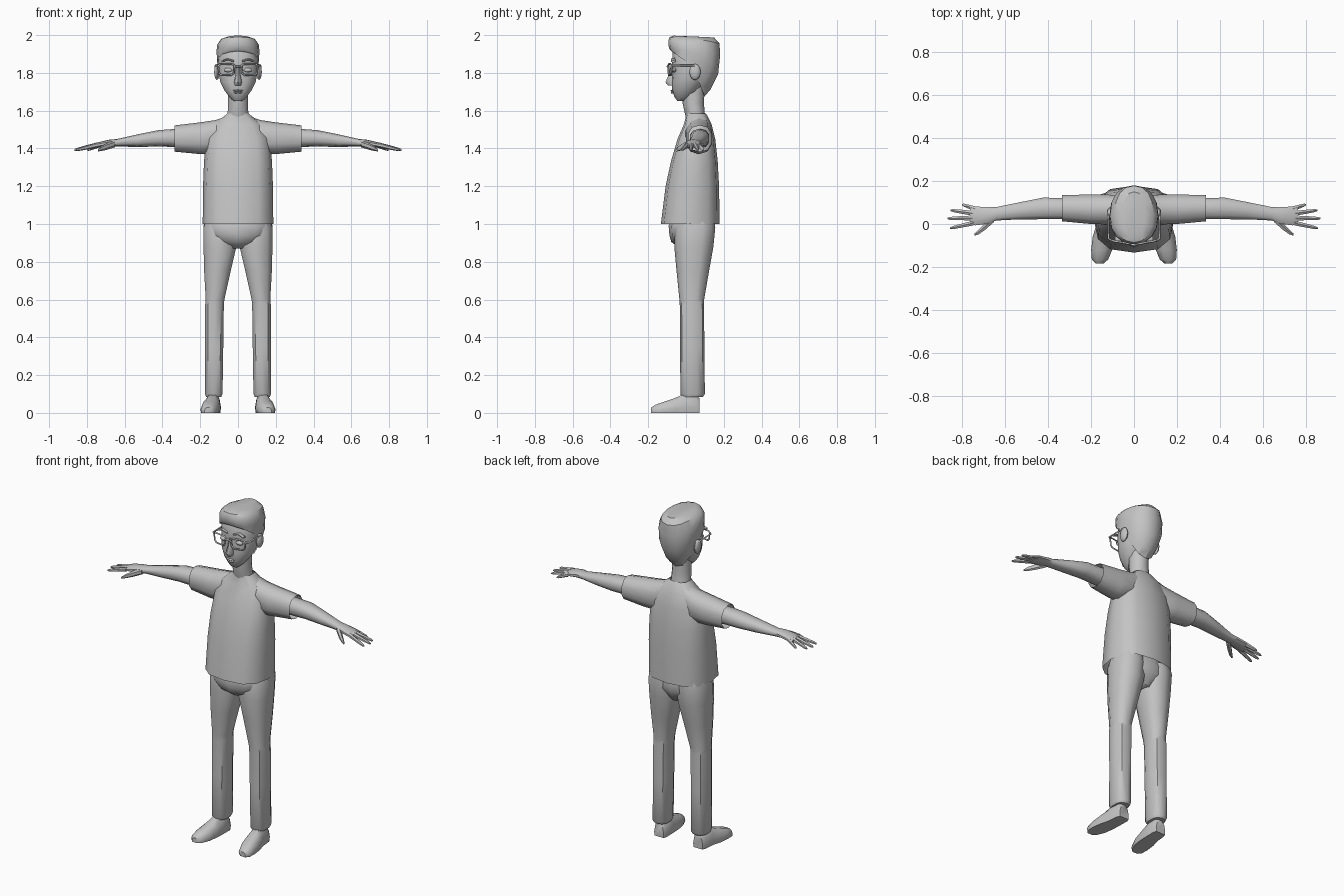
import bpy, bmesh, math
from mathutils import Vector

if "Cube" in bpy.data.objects:
    bpy.data.objects.remove(bpy.data.objects["Cube"])

grey = bpy.data.materials.new("plain grey")
grey.diffuse_color = (0.55, 0.55, 0.55, 1)
grey.use_nodes = True
grey.node_tree.nodes["Principled BSDF"].inputs["Base Color"].default_value = grey.diffuse_color


def finish(name, bm, mirror=False, angle=45):
    """Turn a bmesh into a smooth-by-angle object, optionally mirrored in x."""
    bmesh.ops.recalc_face_normals(bm, faces=bm.faces)
    me = bpy.data.meshes.new(name)
    bm.to_mesh(me)
    bm.free()
    me.materials.append(grey)
    me.shade_smooth()
    me.set_sharp_from_angle(angle=math.radians(angle))
    ob = bpy.data.objects.new(name, me)
    bpy.context.collection.objects.link(ob)
    if mirror:
        ob.modifiers.new("mirror", 'MIRROR').use_mirror_merge = False
    return ob


def loft(name, rings, mirror=False, start=True, end=True, angle=45):
    """Skin a series of equal-sized point rings."""
    bm = bmesh.new()
    loops = [[bm.verts.new(p) for p in r] for r in rings]
    n = len(loops[0])
    for a, b in zip(loops, loops[1:]):
        for i in range(n):
            j = (i + 1) % n
            bm.faces.new((a[i], a[j], b[j], b[i]))
    if start:
        bm.faces.new(loops[0])
    if end:
        bm.faces.new(loops[-1])
    return finish(name, bm, mirror, angle)


def sp(v, p):
    return math.copysign(abs(v) ** p, v) if abs(v) > 1e-6 else 0.0


def level(z, x0, x1, yf, yb, n=12, p=0.8):
    """Horizontal rounded ring between x0..x1 and yf..yb, starting at the front."""
    cx, cy, rx, ry = (x0 + x1) / 2, (yf + yb) / 2, (x1 - x0) / 2, (yb - yf) / 2
    return [Vector((cx + rx * sp(math.sin(a), p), cy - ry * sp(math.cos(a), p), z))
            for a in (2 * math.pi * i / n for i in range(n))]


def upright(x, y0, y1, z0, z1, n=10, p=0.85):
    """Ring in the y-z plane, for parts that run along x."""
    return [Vector((x, q.x, q.y)) for q in
            (Vector((v.x, v.y)) for v in level(0, y0, y1, z0, z1, n, p))]


def stack(name, rows, n=12, p=0.8, **kw):
    """Symmetric body part from (z, half width, front y, back y) rows."""
    return loft(name, [level(z, -r, r, f, b, n, p) for z, r, f, b in rows], **kw)


def ball(name, pos, size, mirror=False, seg=10):
    bm = bmesh.new()
    bmesh.ops.create_uvsphere(bm, u_segments=seg, v_segments=6, radius=1)
    for v in bm.verts:
        v.co = Vector(pos) + Vector(a * b for a, b in zip(v.co, size))
    return finish(name, bm, mirror)


# Shirt body and sleeves
stack("shirt", [(1.0, .187, -.133, .178), (1.2, .185, -.108, .175), (1.33, .18, -.08, .168),
                (1.45, .168, -.045, .155), (1.53, .13, -.01, .135), (1.575, .068, .0, .112),
                (1.585, .058, .0, .105)], p=0.75, start=False, end=False)
loft("sleeve", [upright(*s) for s in [(.06, .01, .13, 1.42, 1.57), (.12, -.005, .14, 1.37, 1.55),
                                      (.2, -.003, .14, 1.37, 1.538), (.335, .01, .137, 1.383, 1.522)]],
     mirror=True, end=False)

# Arms, palms and fingers
loft("arm", [upright(*s) for s in [(.25, .025, .125, 1.40, 1.505), (.335, .02, .122, 1.408, 1.503),
                                   (.42, .02, .125, 1.41, 1.497), (.53, .02, .103, 1.408, 1.475),
                                   (.64, .015, .08, 1.41, 1.45), (.68, .0, .08, 1.41, 1.447),
                                   (.735, -.008, .083, 1.405, 1.434), (.762, -.005, .08, 1.403, 1.425)]],
     mirror=True)
fingers = [("index_finger", .745, .005, .855, -.02), ("middle_finger", .75, .028, .866, .026),
           ("ring_finger", .75, .05, .852, .064), ("little_finger", .735, .07, .798, .09)]
for name, xa, ya, xb, yb in fingers:
    rows = []
    for t, r in ((0, .013), (.55, .0105), (.9, .008), (1, .004)):
        x, y, z = xa + (xb - xa) * t, ya + (yb - ya) * t, 1.418 - .026 * t
        rows.append(upright(x, y - r, y + r, z - r, z + r, n=6, p=1))
    loft(name, rows, mirror=True)
loft("thumb", [upright(x, y - r, y + r, z - r, z + r, n=6, p=1) for x, y, z, r in
               [(.65, .025, 1.425, .018), (.69, -.01, 1.412, .018), (.72, -.036, 1.4, .013),
                (.742, -.05, 1.39, .006)]], mirror=True)

# Hips, trouser legs and shoes
stack("hips", [(1.04, .165, -.07, .14), (.99, .183, -.092, .153), (.94, .178, -.088, .15),
               (.905, .12, -.078, .135), (.87, .05, -.03, .11)], p=0.95)
loft("trouser_leg", [level(*s, 10) for s in [
    (1.02, .01, .175, -.05, .15), (.98, .003, .186, -.06, .155), (.88, .005, .186, -.062, .145),
    (.75, .036, .182, -.05, .122), (.6, .07, .173, -.035, .096), (.57, .073, .176, -.033, .096),
    (.35, .076, .176, -.031, .097), (.1, .08, .177, -.03, .1), (.085, .087, .17, -.022, .09)]],
    mirror=True)
shoe = []
for y, cx, w, h in [(.072, .13, .032, .075), (.055, .13, .04, .1), (-.01, .134, .043, .1),
                    (-.06, .142, .05, .078), (-.12, .15, .049, .058), (-.165, .158, .038, .042),
                    (-.184, .16, .018, .028)]:
    shoe.append([Vector((cx + a * w, y, b * h)) for a, b in
                 ((-.92, 0), (.92, 0), (1, .3), (.8, .75), (.4, 1), (-.4, 1), (-.8, .75), (-1, .3))])
loft("shoe", shoe, mirror=True)

# Neck and head
stack("neck", [(1.52, .07, .01, .11), (1.58, .058, -.005, .1), (1.64, .055, -.018, .095),
               (1.74, .055, -.02, .1)], n=10, p=1)
stack("head", [(1.65, .022, -.045, -.005), (1.67, .045, -.06, .03), (1.705, .072, -.073, .07),
               (1.75, .095, -.075, .1), (1.8, .106, -.072, .13), (1.85, .108, -.074, .145),
               (1.92, .102, -.07, .15), (1.96, .075, -.04, .12)], p=0.9, n=14)

# Hair cap: the lower edge drops from the forehead to the nape
N = 16
edge = [1.915, 1.91, 1.9, 1.88, 1.855, 1.80, 1.735, 1.69, 1.675]
hair = []
for t, rx, f, b in [(0, .1, -.078, .098), (.12, .11, -.088, .13), (.38, .114, -.093, .17),
                    (.68, .111, -.094, .18), (.9, .09, -.086, .178), (1, .052, -.062, .15)]:
    ring = level(0, -rx, rx, f, b, N, .88)
    for i, v in enumerate(ring):
        k = min(i, N - i)
        top = 1.998 - .012 * k / 8
        # hold the edge over the ears outside the skull
        if t < .1 and 2 <= k <= 5:
            v.x *= 1.1
        v.z = edge[k] + (top - edge[k]) * t
    hair.append(ring)
loft("hair", hair, start=False, angle=35)

# Facial features
ball("ear", (.112, .048, 1.805), (.015, .03, .043), mirror=True)
stack("nose", [(1.835, .01, -.082, -.04), (1.79, .013, -.092, -.04), (1.75, .021, -.109, -.04),
               (1.733, .016, -.095, -.04)], n=8, p=1)
ball("eye", (.052, -.062, 1.815), (.024, .012, .012), mirror=True)
ball("upper_lip", (0, -.073, 1.706), (.026, .01, .005), seg=8)
ball("lower_lip", (0, -.071, 1.696), (.022, .01, .006), seg=8)
loft("eyebrow", [upright(x, -.08, -.055, z - .005, z + .005, n=6) for x, z in
                 [(.02, 1.862), (.055, 1.872), (.088, 1.86)]], mirror=True)


# Glasses: rims, bridge and temples as thin rods
def rod(name, paths, depth):
    cu = bpy.data.curves.new(name, 'CURVE')
    cu.dimensions = '3D'
    cu.bevel_depth, cu.bevel_resolution = depth, 0
    cu.use_fill_caps = True
    for pts, cyclic in paths:
        s = cu.splines.new('POLY')
        s.points.add(len(pts) - 1)
        for q, p in zip(s.points, pts):
            q.co = (*p, 1)
        s.use_cyclic_u = cyclic
    cu.materials.append(grey)
    ob = bpy.data.objects.new(name, cu)
    bpy.context.collection.objects.link(ob)
    bpy.ops.object.select_all(action='DESELECT')
    ob.select_set(True)
    bpy.context.view_layer.objects.active = ob
    bpy.ops.object.convert(target='MESH')


paths = [([(-.02, -.095, 1.83), (0, -.098, 1.835), (.02, -.095, 1.83)], False)]
for s in (1, -1):
    rim = [(.018, 1.838), (.028, 1.846), (.095, 1.846), (.105, 1.838), (.1, 1.8),
           (.088, 1.788), (.035, 1.788), (.022, 1.8)]
    paths.append(([(s * x, -.096 + .18 * x, z) for x, z in rim], True))
    paths.append(([(s * .104, -.077, 1.838), (s * .118, -.068, 1.838),
                   (s * .12, .04, 1.838), (s * .114, .07, 1.82)], False))
rod("glasses", paths, .0055)
